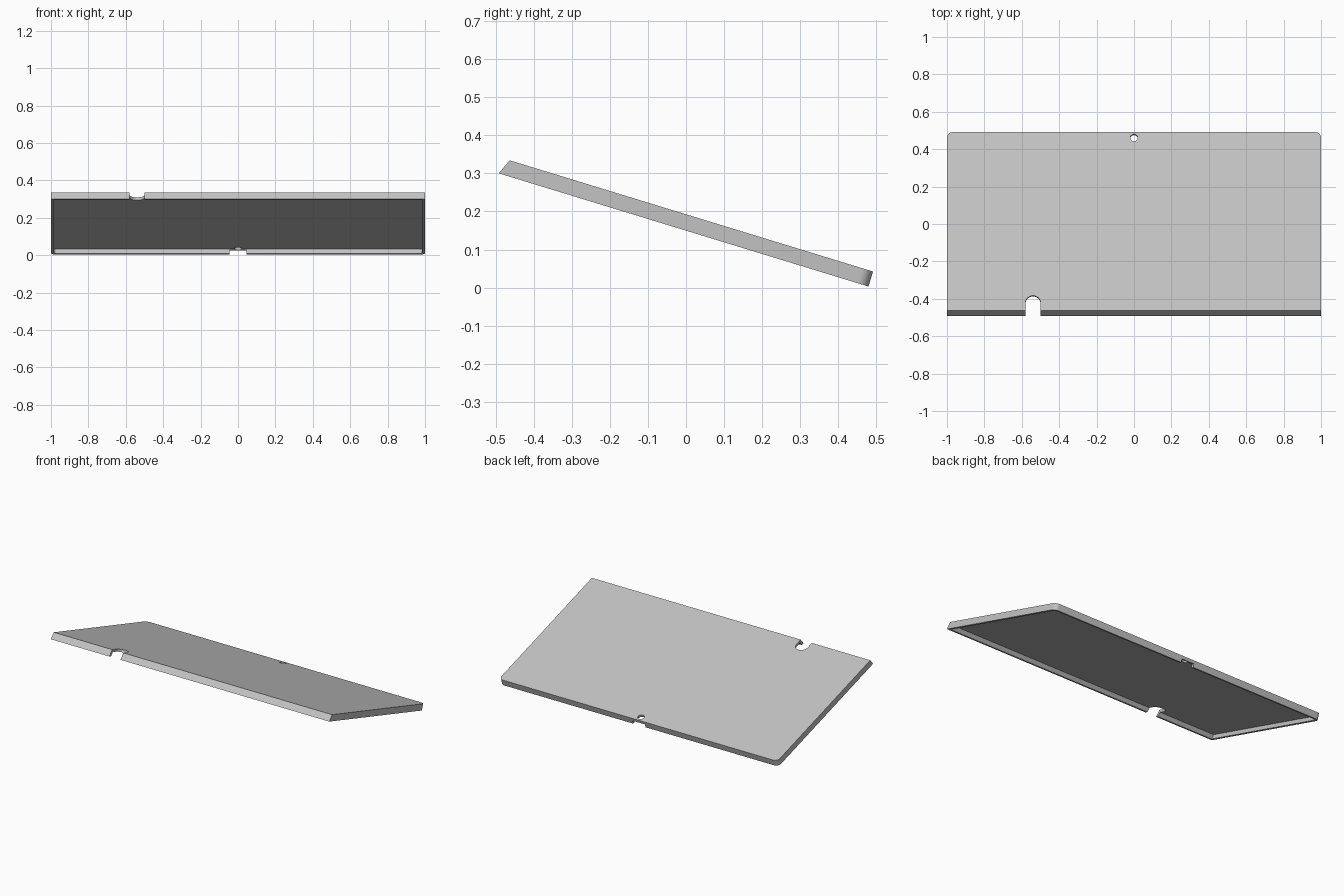
import bpy, bmesh, math
from mathutils import Matrix, Vector

cube = bpy.data.objects.get("Cube")
if cube:
    bpy.data.objects.remove(cube)

THICK = 0.041       # overall depth of the tray
CAVITY = 0.025      # depth of the hollow underneath
SLANT = 0.43        # lean of the front edge
FRONT = -1.015      # lower front edge, measured up the slope from the back

grey = bpy.data.materials.new("light_grey")
grey.use_nodes = True
COLOUR = (0.55, 0.55, 0.55, 1)
grey.diffuse_color = COLOUR
grey.node_tree.nodes["Principled BSDF"].inputs["Base Color"].default_value = COLOUR


def arc(cx, cy, r, start, end, steps):
    """Points along a circular arc, angles in degrees."""
    angles = [math.radians(start + (end - start) * i / steps) for i in range(steps + 1)]
    return [(cx + r * math.cos(a), cy + r * math.sin(a)) for a in angles]


def panel(half, front, back, r):
    """Rectangle with square front corners and rounded back corners."""
    return ([(-half, front), (half, front)]
            + arc(half - r, back - r, r, 0, 90, 8)
            + arc(r - half, back - r, r, 90, 180, 8))


def prism(name, outline, low, high, slant=0):
    """Extrude an outline; points at the front lean back with height."""
    bm = bmesh.new()
    rings = []
    for h in (low, high):
        rings.append([bm.verts.new((x, y + (slant * h if y < -0.5 else 0), h))
                      for x, y in outline])
    bottom, top = rings
    bm.faces.new(bottom[::-1])
    bm.faces.new(top)
    for i in range(len(outline)):
        j = (i + 1) % len(outline)
        bm.faces.new((bottom[i], bottom[j], top[j], top[i]))
    mesh = bpy.data.meshes.new(name)
    bm.to_mesh(mesh)
    bm.free()
    obj = bpy.data.objects.new(name, mesh)
    bpy.context.collection.objects.link(obj)
    return obj


# Slanted cover panel
cover = prism("cover_panel", panel(1.0, FRONT, 0, 0.03), 0, THICK, SLANT)
cover.data.materials.append(grey)

# Cutters: hollow underside, cable slot, round hole, gap in the back wall
slot = [(-0.58, -1.1), (-0.5, -1.1)] + arc(-0.54, -0.954, 0.04, 0, 180, 20)
gap = [(-0.045, -0.04), (0.045, -0.04), (0.045, 0.05), (-0.045, 0.05)]
cutters = [
    prism("hollow_cutter", panel(0.984, FRONT + 0.018, -0.018, 0.015), -0.02, CAVITY, SLANT),
    prism("slot_cutter", slot, -0.05, 0.1),
    prism("hole_cutter", arc(0, -0.031, 0.02, 0, 345, 23), -0.05, 0.1),
    prism("gap_cutter", gap, -0.05, CAVITY - 0.003),
]
bpy.ops.object.select_all(action="DESELECT")
cover.select_set(True)
bpy.context.view_layer.objects.active = cover
for cutter in cutters:
    cutter.hide_render = True
    mod = cover.modifiers.new(cutter.name, "BOOLEAN")
    mod.operation = "DIFFERENCE"
    mod.solver = "EXACT"
    mod.object = cutter
    bpy.ops.object.modifier_apply(modifier=mod.name)
    bpy.data.objects.remove(cutter)

# Tilt the panel down toward the back
cover.data.transform(Matrix.Translation(Vector((0, 0.479, 0.003)))
                     @ Matrix.Rotation(-0.297, 4, "X"))
bpy.ops.object.shade_smooth_by_angle(angle=math.radians(30))
